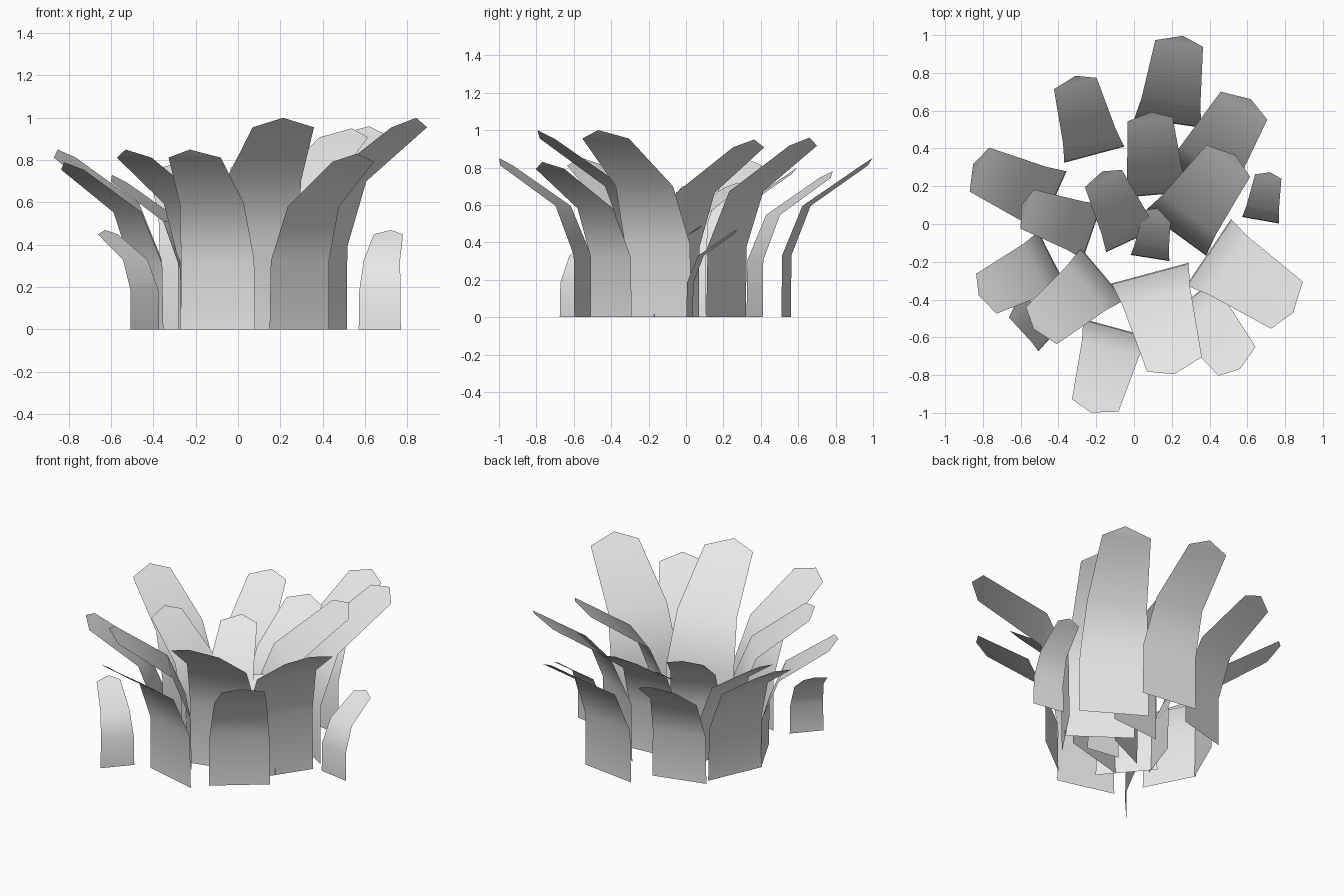
import bpy
import math

default_cube = bpy.data.objects.get("Cube")
if default_cube:
    bpy.data.objects.remove(default_cube, do_unlink=True)

# Single flat colour
grey = bpy.data.materials.new("pale_grey")
grey.use_nodes = True
colour = (0.8, 0.8, 0.8, 1.0)
grey.diffuse_color = colour
grey.node_tree.nodes["Principled BSDF"].inputs["Base Color"].default_value = colour

# Unit-height blade: (half width, outward reach, height) from root to shoulder
RINGS = [(0.215, 0.0, 0.0), (0.21, 0.005, 0.39), (0.185, 0.13, 0.70), (0.15, 0.5, 0.955)]
APEX = (0.015, 0.55, 1.0)


def blade_mesh():
    verts, faces = [], []
    for half, reach, z in RINGS:
        verts += [(-half, reach, z), (half, reach, z)]
    for i in range(len(RINGS) - 1):
        a = 2 * i
        faces.append((a + 1, a, a + 2, a + 3))
    top = len(verts)
    verts.append(APEX)
    faces.append((top - 1, top - 2, top))
    mesh = bpy.data.meshes.new("leaf_blade")
    mesh.from_pydata(verts, [], faces)
    mesh.materials.append(grey)
    for poly in mesh.polygons:
        poly.use_smooth = True
    return mesh


# Root x, root y, lean heading in degrees, height
BLADES = [
    (0.18, 0.535, 82, 0.85), (-0.21, 0.367, 105, 0.78),
    (-0.43, 0.115, 156, 0.85), (-0.22, -0.04, 161, 0.73),
    (-0.01, -0.085, 115, 0.72), (0.12, 0.155, 95, 0.80),
    (0.335, 0.215, 59, 0.96), (0.22, -0.05, 54, 0.95),
    (-0.43, -0.19, 207, 0.79), (-0.165, -0.265, 220, 0.85),
    (-0.095, -0.55, 255, 0.85), (0.085, -0.26, 285, 1.0),
    (0.395, -0.15, 326, 1.0), (0.29, -0.4, 308, 0.83),
    # short outer shoots
    (-0.44, -0.6, 138, 0.47), (0.085, -0.18, 81, 0.49), (0.67, 0.02, 80, 0.47),
]

mesh = blade_mesh()
for i, (x, y, heading, height) in enumerate(BLADES):
    name = "long_blade" if height > 0.6 else "short_blade"
    blade = bpy.data.objects.new(f"{name}_{i + 1}", mesh)
    blade.location = (x, y, 0)
    blade.rotation_euler.z = math.radians(heading - 90)
    blade.scale = (height, height, height)
    bpy.context.scene.collection.objects.link(blade)
